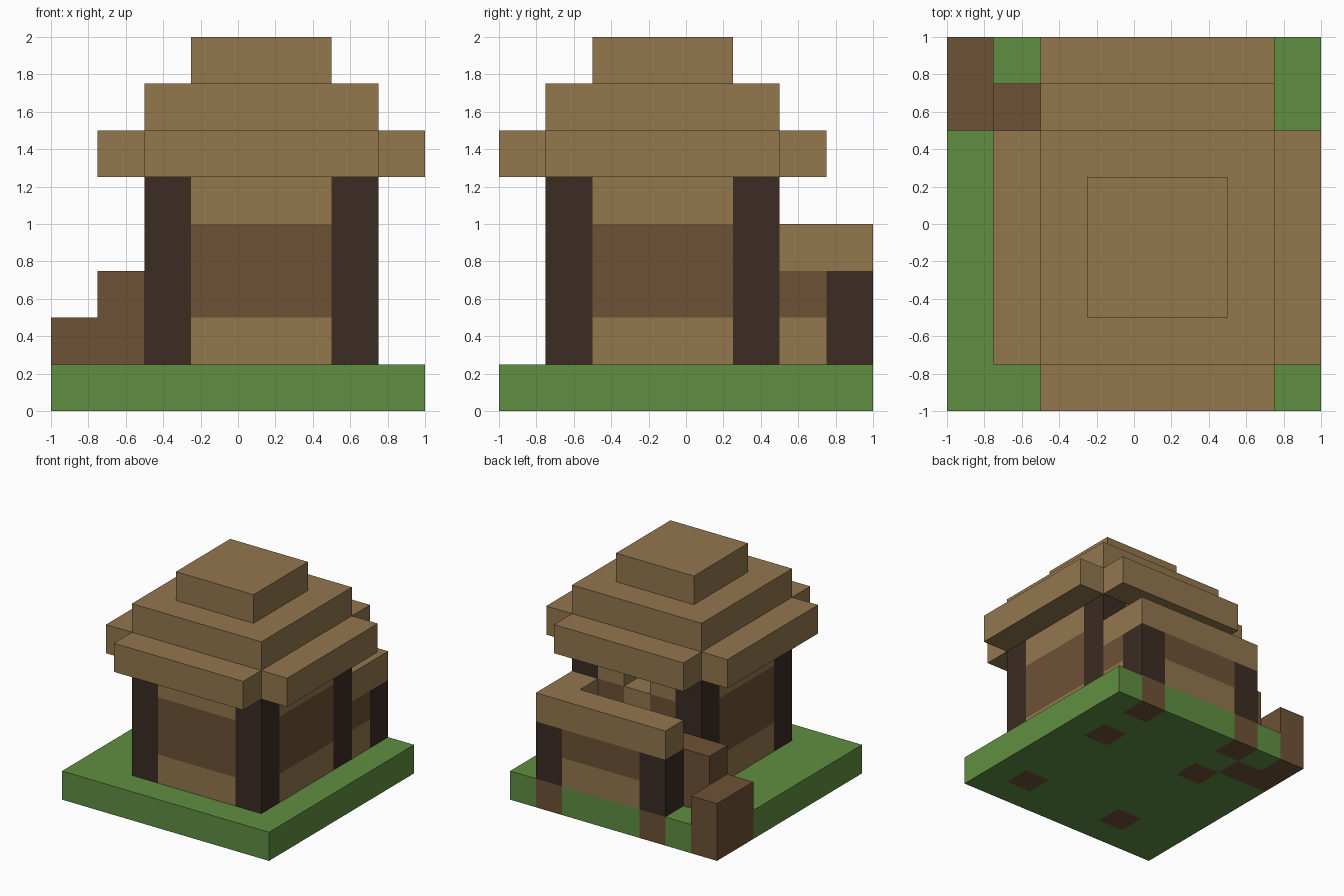
import bpy
import bmesh
from math import floor
from mathutils import Matrix, Vector

CELL = 0.25  # every part sits on an 8 x 8 x 8 grid of cells

cube = bpy.data.objects.get("Cube")
if cube:
    bpy.data.objects.remove(cube, do_unlink=True)


def material(name, rgb):
    mat = bpy.data.materials.new(name)
    mat.use_nodes = True
    colour = (*rgb, 1)
    mat.diffuse_color = colour
    bsdf = mat.node_tree.nodes["Principled BSDF"]
    bsdf.inputs["Base Color"].default_value = colour
    bsdf.inputs["Roughness"].default_value = 0.9
    return mat


TAN = material("tan wood", (0.292, 0.184, 0.076))
BROWN = material("brown wood", (0.156, 0.084, 0.037))
DARK = material("dark timber", (0.045, 0.025, 0.017))
GREEN = material("grass green", (0.117, 0.275, 0.054))


def finish(name, bm, *mats):
    bmesh.ops.recalc_face_normals(bm, faces=bm.faces)
    mesh = bpy.data.meshes.new(name)
    bm.to_mesh(mesh)
    bm.free()
    for mat in mats:
        mesh.materials.append(mat)
    obj = bpy.data.objects.new(name, mesh)
    bpy.context.collection.objects.link(obj)
    return obj


def block(name, mat, x, y, z):
    """Box over the cell ranges x, y and z, each given as (start, end)."""
    lo, hi = (Vector(c) * CELL - Vector((1, 1, 0)) for c in zip(x, y, z))
    bm = bmesh.new()
    place = Matrix.Translation((lo + hi) / 2) @ Matrix.Diagonal((*(hi - lo), 1))
    bmesh.ops.create_cube(bm, size=1, matrix=place)
    return finish(name, bm, mat)


def wall(name, x, y, rows):
    """Stack of coloured courses; rows holds (material, bottom, top)."""
    for n, (mat, bottom, top) in enumerate(rows, 1):
        block(f"{name}_course_{n}", mat, x, y, (bottom, top))


# Lawn slab, with the feet of the posts and steps showing through it
house_posts = [(x, y) for x in (2, 6) for y in (1, 5)]
annex_posts = [(2, 7), (6, 7)]
step_cells = [(0, 6), (0, 7), (1, 6)]
feet = house_posts + annex_posts + step_cells

bm = bmesh.new()
bmesh.ops.create_grid(bm, x_segments=8, y_segments=8, size=1)
raised = bmesh.ops.extrude_face_region(bm, geom=bm.faces[:], use_keep_orig=True)
top_verts = [v for v in raised["geom"] if isinstance(v, bmesh.types.BMVert)]
bmesh.ops.translate(bm, verts=top_verts, vec=(0, 0, CELL))
bmesh.ops.recalc_face_normals(bm, faces=bm.faces)
for face in bm.faces:
    inside = face.calc_center_median() - face.normal * CELL / 2
    cell = tuple(floor((c + 1) / CELL) for c in inside.xy)
    face.material_index = int(cell in feet)
finish("lawn", bm, GREEN, BROWN)

# Corner posts
for n, (x, y) in enumerate(house_posts, 1):
    block(f"house_post_{n}", DARK, (x, x + 1), (y, y + 1), (1, 5))
for n, (x, y) in enumerate(annex_posts, 1):
    block(f"annex_post_{n}", DARK, (x, x + 1), (y, y + 1), (1, 3))

# House walls
courses = [(TAN, 1, 2), (BROWN, 2, 4), (TAN, 4, 5)]
wall("front_wall", (3, 6), (1, 2), courses)
wall("right_wall", (2, 3), (2, 5), courses)
wall("left_wall", (6, 7), (2, 5), courses)

# Back wall with a small opening above a tan sill
for side, x in (("right", 3), ("left", 5)):
    wall(f"back_wall_{side}", (x, x + 1), (5, 6), courses)
wall("back_wall_middle", (4, 5), (5, 6), [(TAN, 1, 2), (BROWN, 2, 3), (TAN, 3, 4)])

# Annex walls, raised floor and top rail
low_courses = [(TAN, 1, 2), (BROWN, 2, 3)]
wall("annex_back_wall", (3, 6), (7, 8), low_courses)
wall("annex_side_wall", (6, 7), (6, 7), low_courses)
block("annex_floor", BROWN, (2, 6), (6, 7), (1, 3))
block("annex_back_rail", TAN, (2, 7), (7, 8), (3, 4))
block("annex_side_rail", TAN, (6, 7), (6, 7), (3, 4))

# Steps up to the annex
block("lower_step", BROWN, (0, 1), (6, 8), (1, 2))
block("upper_step", BROWN, (1, 2), (6, 7), (1, 3))

# Stepped roof: eaves on all four sides, then two smaller tiers
block("roof_middle", TAN, (2, 7), (1, 6), (5, 7))
block("front_eave", TAN, (2, 7), (0, 1), (5, 6))
block("back_eave", TAN, (2, 7), (6, 7), (5, 6))
block("right_eave", TAN, (1, 2), (1, 6), (5, 6))
block("left_eave", TAN, (7, 8), (1, 6), (5, 6))
block("roof_cap", TAN, (3, 6), (2, 5), (7, 8))
